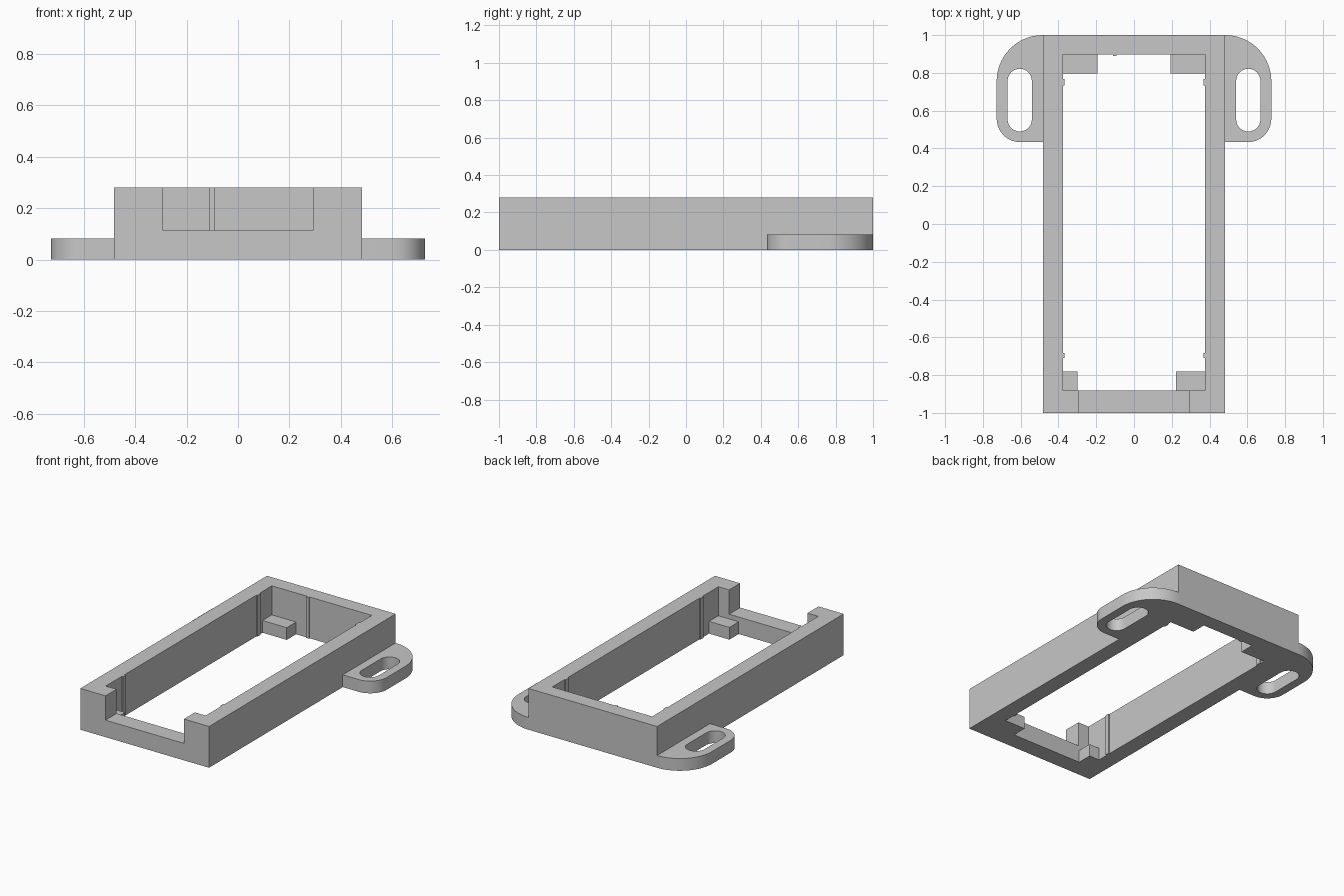
import bpy
import bmesh
from math import cos, sin, pi, radians

default_cube = bpy.data.objects.get("Cube")
if default_cube:
    bpy.data.objects.remove(default_cube, do_unlink=True)

# One plain grey plastic
GREY = (0.57, 0.57, 0.57, 1.0)
grey = bpy.data.materials.new("grey plastic")
grey.use_nodes = True
grey.diffuse_color = GREY
grey.node_tree.nodes["Principled BSDF"].inputs["Base Color"].default_value = GREY

HEIGHT = 0.28           # wall height
LEDGE = 0.083           # thickness of ears and corner pads
OUT_X, IN_X = 0.483, 0.375
IN_FRONT, IN_BACK = -0.882, 0.898


def prism(name, outline, z0, z1):
    """Extrude a flat outline from z0 to z1."""
    bm = bmesh.new()
    base = bm.faces.new([bm.verts.new((x, y, z0)) for x, y in outline])
    new = bmesh.ops.extrude_face_region(bm, geom=[base])["geom"]
    top = [v for v in new if isinstance(v, bmesh.types.BMVert)]
    bmesh.ops.translate(bm, verts=top, vec=(0, 0, z1 - z0))
    bmesh.ops.recalc_face_normals(bm, faces=bm.faces)
    mesh = bpy.data.meshes.new(name)
    bm.to_mesh(mesh)
    bm.free()
    mesh.materials.append(grey)
    obj = bpy.data.objects.new(name, mesh)
    bpy.context.collection.objects.link(obj)
    return obj


def box(name, x0, x1, y0, y1, z0, z1):
    return prism(name, [(x0, y0), (x1, y0), (x1, y1), (x0, y1)], z0, z1)


def arc(cx, cy, r, start, end, steps=14):
    """Points on an arc, angles in degrees."""
    angles = [radians(start + (end - start) * i / steps) for i in range(steps + 1)]
    return [(cx + r * cos(a), cy + r * sin(a)) for a in angles]


def cut(obj, cutter):
    """Subtract the cutter, then discard it."""
    cutter.hide_render = True
    mod = obj.modifiers.new("cut", 'BOOLEAN')
    mod.operation = 'DIFFERENCE'
    mod.solver = 'EXACT'
    mod.object = cutter
    bpy.context.view_layer.objects.active = obj
    bpy.ops.object.modifier_apply(modifier=mod.name)
    bpy.data.objects.remove(cutter, do_unlink=True)


# Rectangular frame with an open middle and a notch in the front wall
frame = box("frame", -OUT_X, OUT_X, -1, 1, 0, HEIGHT)
cut(frame, box("opening_cutter", -IN_X, IN_X, IN_FRONT, IN_BACK, -0.1, 0.5))
cut(frame, box("notch_cutter", -0.294, 0.294, -1.1, IN_FRONT + 0.05, 0.115, 0.5))

for side, label in ((1, "left"), (-1, "right")):
    # Mounting ear: large rounded back corner, smaller front corner, long slot
    outer, ear_front, big, small = 0.727, 0.433, 0.244, 0.125
    outline = [(OUT_X, ear_front)]
    outline += arc(outer - small, ear_front + small, small, -90, 0)
    outline += arc(outer - big, 1 - big, big, 0, 90, 24)
    ear = prism(label + "_mounting_ear", [(side * x, y) for x, y in outline], 0, LEDGE)
    slot_x, r = 0.605, 0.064
    slot = arc(slot_x, 0.822 - r, r, 0, 180, 24) + arc(slot_x, 0.49 + r, r, 180, 360, 24)
    cut(ear, prism("slot_cutter", [(side * x, y) for x, y in slot], -0.1, 0.2))
    bpy.ops.object.select_all(action='DESELECT')
    ear.select_set(True)
    bpy.context.view_layer.objects.active = ear
    bpy.ops.object.shade_smooth_by_angle(angle=pi / 6)

    # Support pads in the inner corners
    front_in = 0.222 if side > 0 else 0.3
    for end, x_in, y0, y1 in (("back", 0.193, 0.798, IN_BACK),
                              ("front", front_in, IN_FRONT, -0.782)):
        x0, x1 = sorted((side * x_in, side * IN_X))
        box(f"{end}_{label}_pad", x0, x1, y0, y1, 0, LEDGE)

    # Thin grip ribs on the side walls
    for end, y0, y1 in (("back", 0.732, 0.768), ("front", -0.71, -0.682)):
        x0, x1 = sorted((side * (IN_X - 0.008), side * IN_X))
        box(f"{end}_{label}_rib", x0, x1, y0, y1, 0, HEIGHT)

# Single rib on the back wall
box("back_wall_rib", -0.111, -0.092, IN_BACK - 0.008, IN_BACK, 0, HEIGHT)
